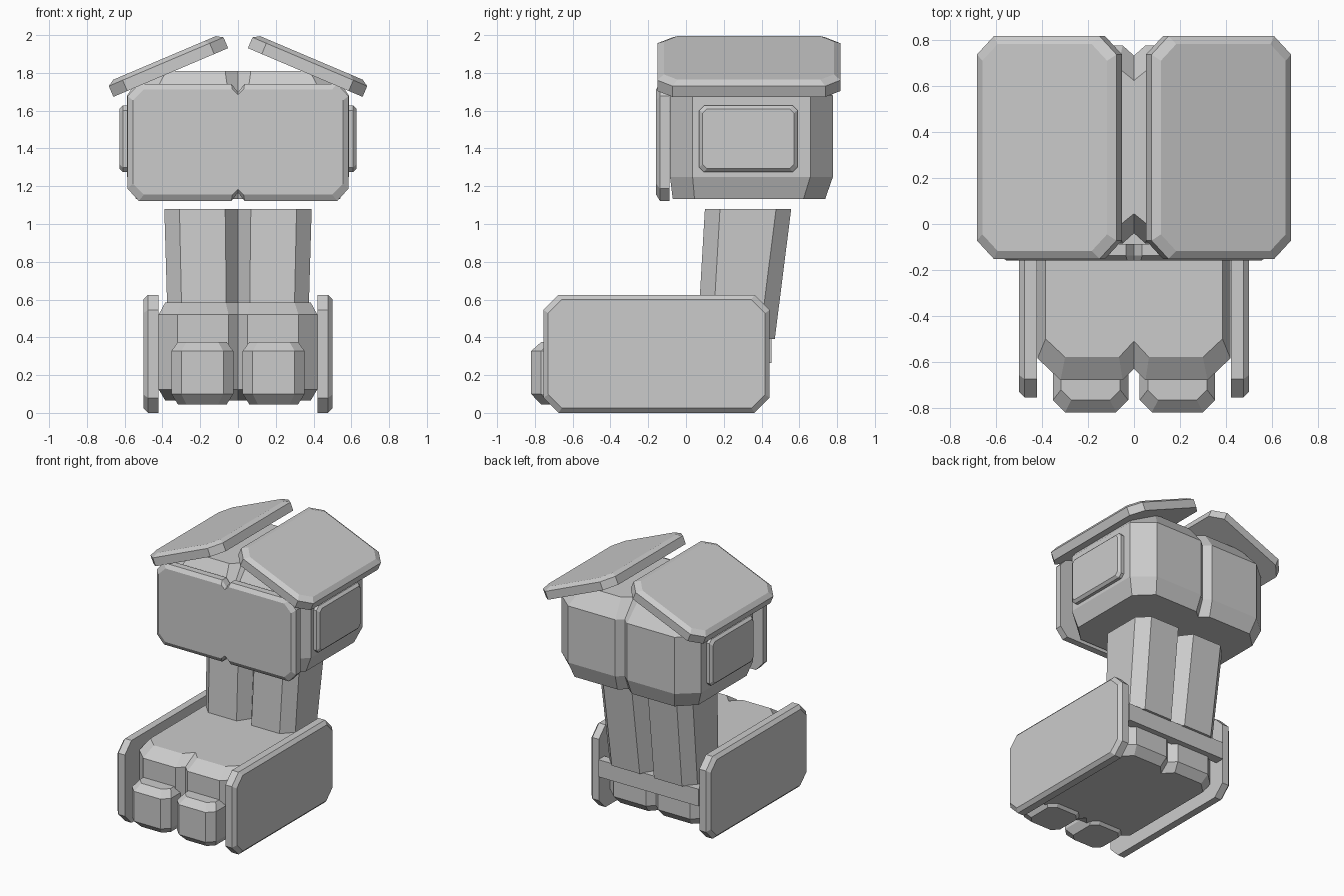
import bpy, bmesh, math
from mathutils import Matrix

if "Cube" in bpy.data.objects:
    bpy.data.objects.remove(bpy.data.objects["Cube"])


def loft(name, loops, matrix=None, mirror=False):
    """Skin a stack of (height, outline) loops and cap both ends."""
    bm = bmesh.new()
    rings = [[bm.verts.new((x, y, z)) for x, y in pts] for z, pts in loops]
    n = len(rings[0])
    for a, b in zip(rings, rings[1:]):
        for i in range(n):
            j = (i + 1) % n
            bm.faces.new((a[i], a[j], b[j], b[i]))
    bm.faces.new(rings[0][::-1])
    bm.faces.new(rings[-1])
    if matrix:
        bm.transform(matrix)
    bmesh.ops.recalc_face_normals(bm, faces=bm.faces)
    mesh = bpy.data.meshes.new(name)
    bm.to_mesh(mesh)
    bm.free()
    ob = bpy.data.objects.new(name, mesh)
    bpy.context.collection.objects.link(ob)
    if mirror:
        ob.modifiers.new("Mirror", 'MIRROR').use_mirror_merge = False
    return ob


def octagon(x0, x1, y0, y1, cx, cy):
    return [(x0 + cx, y0), (x1 - cx, y0), (x1, y0 + cy), (x1, y1 - cy),
            (x1 - cx, y1), (x0 + cx, y1), (x0, y1 - cy), (x0, y0 + cy)]


def notched(w, y0, y1, cx, cy, nx, nd):
    """Chamfered outline with a V notch in the middle of both long sides."""
    half = [(nx, y0), (w - cx, y0), (w, y0 + cy), (w, y1 - cy),
            (w - cx, y1), (nx, y1)]
    return [(0, y0 + nd)] + half + [(0, y1 - nd)] + [(-x, y) for x, y in half[::-1]]


def plate(name, x0, x1, y0, y1, cut, height, bevel, inset, matrix):
    """Mirrored panel with clipped corners and a bevelled outer rim."""
    base = octagon(x0, x1, y0, y1, cut, cut)
    rim = octagon(x0 + inset, x1 - inset, y0 + inset, y1 - inset,
                  cut * 0.9, cut * 0.9)
    return loft(name, [(0, base), (height, base), (height + bevel, rim)],
                matrix, True)


def facing_side(x):   # local x, y, z -> world y, z, x
    return Matrix(((0, 0, 1, x), (1, 0, 0, 0), (0, 1, 0, 0), (0, 0, 0, 1)))


# Foot block
foot_mid = notched(0.42, -0.68, 0.41, 0.10, 0.095, 0.05, 0.05)
foot_end = notched(0.385, -0.58, 0.36, 0.085, 0.08, 0.065, 0.07)
loft("foot_block", [(0.065, foot_end), (0.125, foot_mid),
                    (0.52, foot_mid), (0.585, foot_end)])

# Toes
toe_mid = octagon(0.025, 0.353, -0.82, -0.45, 0.053, 0.053)
toe_end = octagon(0.06, 0.318, -0.767, -0.50, 0.045, 0.045)
loft("toe", [(0.045, toe_end), (0.10, toe_mid), (0.327, toe_mid),
             (0.375, toe_end)], mirror=True)

# Foot side panels
plate("foot_side_panel", -0.755, 0.443, 0.0, 0.625, 0.08, 0.055, 0.024, 0.025,
      facing_side(0.422))

# Heel crossbar
bar = [(-0.42, 0.38), (0.42, 0.38), (0.42, 0.452), (-0.42, 0.452)]
loft("heel_bar", [(0.265, bar), (0.395, bar)])

# Leaning shin column
loft("shin", [(0.39, notched(0.37, 0.06, 0.47, 0.075, 0.08, 0.06, 0.09)),
              (1.08, notched(0.39, 0.10, 0.557, 0.08, 0.08, 0.068, 0.09))])

# Knee housing
housing_mid = notched(0.587, -0.085, 0.778, 0.14, 0.12, 0.05, 0.045)
loft("knee_housing", [
    (1.133, notched(0.54, -0.07, 0.737, 0.12, 0.115, 0.06, 0.05)),
    (1.25, housing_mid), (1.68, housing_mid),
    (1.81, notched(0.50, -0.01, 0.68, 0.12, 0.11, 0.068, 0.055))])

# Front armour panel, facing -y
front_outer = notched(0.585, 1.122, 1.742, 0.06, 0.065, 0.035, 0.045)
front_face = notched(0.557, 1.155, 1.713, 0.058, 0.058, 0.03, 0.028)
loft("front_panel", [(0.088, front_outer), (0.138, front_outer), (0.158, front_face)],
     Matrix.Rotation(math.radians(90), 4, 'X'))

# Housing side panels
plate("housing_side_panel", 0.07, 0.59, 1.275, 1.627, 0.025, 0.04, 0.018, 0.018,
      facing_side(0.57))

# Sloped roof panels
plate("roof_panel", -0.33, 0.33, -0.485, 0.485, 0.08, 0.062, 0.022, 0.035,
      Matrix.Translation((0.356, 0.333, 1.802))
      @ Matrix.Rotation(math.radians(23), 4, 'Y'))
